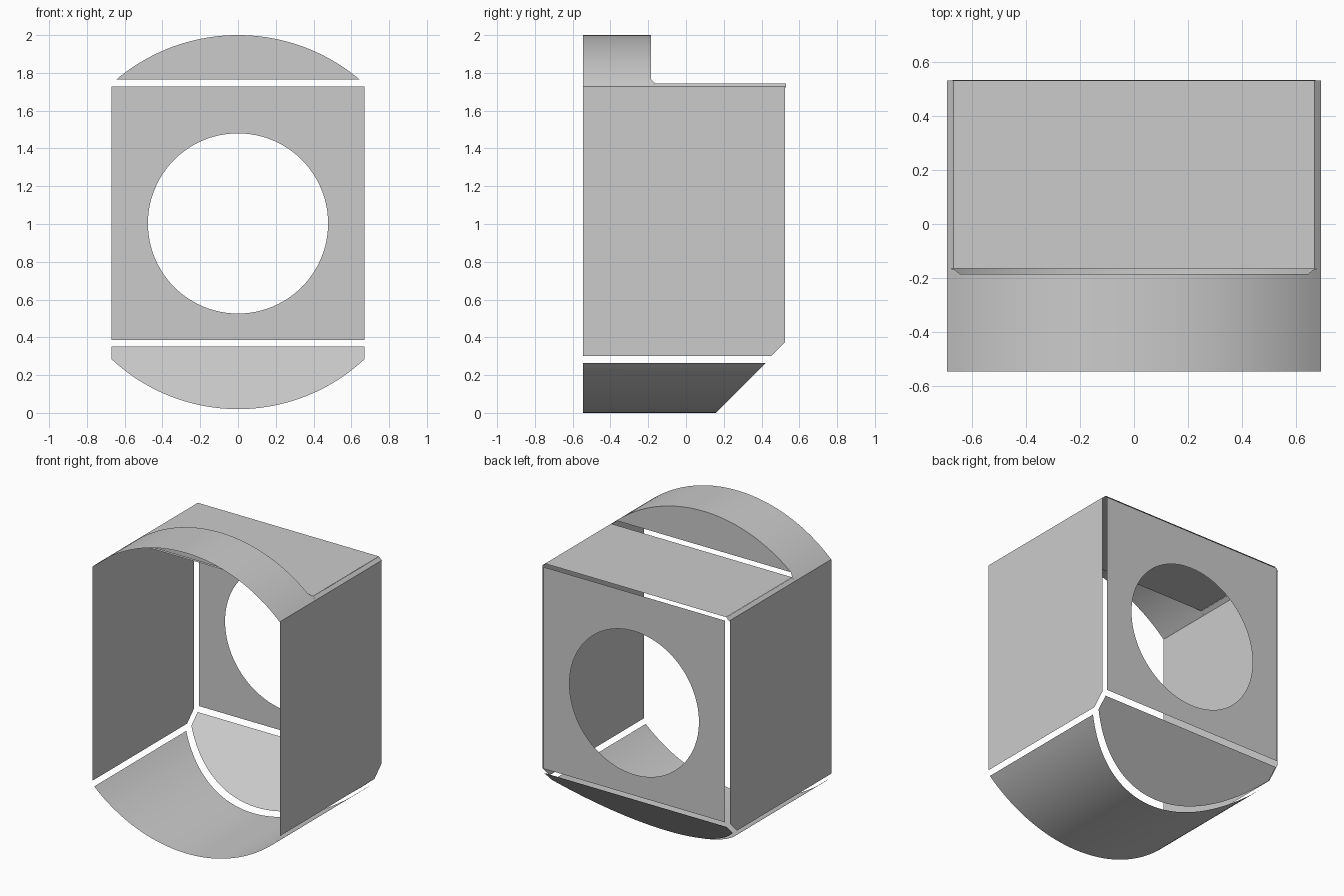
import bpy
import bmesh
from math import asin, cos, sin, sqrt, tau

cube = bpy.data.objects.get("Cube")
if cube:
    bpy.data.objects.remove(cube)

grey = bpy.data.materials.new("plain_grey")
grey.use_nodes = True
grey.diffuse_color = (0.6, 0.6, 0.6, 1)
grey.node_tree.nodes["Principled BSDF"].inputs["Base Color"].default_value = (0.6, 0.6, 0.6, 1)

FRONT, BACK = -0.545, 0.545   # depth limits
HALF = 0.69                   # side wall position
FLAT = 0.667                  # half width of the flat panels
EDGE = 0.525                  # where panels stop short of the back
ROOF = 1.746                  # top panel height
STEP = -0.185                 # rear of the raised arch


def finish(name, bm, outward, smooth=False):
    """Turn a bmesh into an object with its faces turned towards outward."""
    bm.normal_update()
    for face in bm.faces:
        if face.normal.dot(outward) < 0:
            face.normal_flip()
        face.smooth = smooth
    mesh = bpy.data.meshes.new(name)
    bm.to_mesh(mesh)
    bm.free()
    mesh.materials.append(grey)
    obj = bpy.data.objects.new(name, mesh)
    bpy.context.collection.objects.link(obj)
    return obj


def panel(name, points, outward):
    bm = bmesh.new()
    bm.faces.new([bm.verts.new(p) for p in points])
    return finish(name, bm, outward)


def ruled(name, rows, outward):
    """Curved sheet spanned between pairs of points."""
    bm = bmesh.new()
    pairs = [[bm.verts.new(p) for p in row] for row in rows]
    for (a, b), (c, d) in zip(pairs, pairs[1:]):
        bm.faces.new((a, b, d, c))
    return finish(name, bm, outward, smooth=True)


def arc(half_width, radius=1.0, steps=48):
    """Points (x, height above the centre) of an arc, left to right."""
    reach = asin(half_width / radius)
    angles = [reach * (2 * i / steps - 1) for i in range(steps + 1)]
    return [(radius * sin(a), radius * cos(a)) for a in angles]


# Side walls with the lower rear corner cut
profile = [(FRONT, 0.30), (0.45, 0.30), (EDGE, 0.375), (EDGE, 1.727), (FRONT, 1.727)]
for side, sx in (("left", 1), ("right", -1)):
    panel(side + "_wall", [(sx * HALF, y, z) for y, z in profile], (sx, 0, 0))
    # Curved strip joining the wall to the top panel
    xs = [FLAT + (HALF - FLAT) * i / 3 for i in range(4)]
    ruled(side + "_top_edge",
          [((sx * x, -0.165, 1 + sqrt(1 - x * x)), (sx * x, 0.53, 1 + sqrt(1 - x * x)))
           for x in xs], (0, 0, 1))

# Flat top panel behind the arch
panel("top_panel", [(-FLAT, -0.165, ROOF), (FLAT, -0.165, ROOF),
                    (FLAT, 0.53, ROOF), (-FLAT, 0.53, ROOF)], (0, 0, 1))


# Raised arch at the front, flaring into the edge strips
def arch_end(x):
    t = min(max((abs(x) - 0.643) / (FLAT - 0.643), 0), 1)
    return STEP + 0.02 * t * t


ruled("top_arch", [((x, FRONT, 1 + h), (x, arch_end(x), 1 + h)) for x, h in arc(HALF)],
      (0, 0, 1))

# Upright face closing the rear of the arch
panel("arch_rear_face", [(x, STEP, 1 + h) for x, h in arc(0.643)], (0, 1, 0))

# Rounded bottom shell, cut on a slope at the rear
ruled("bottom_shell", [((x, FRONT, 1 - h), (x, 1 - h + 0.158, 1 - h)) for x, h in arc(0.678)],
      (0, 0, -1))

# Sloping panel between the bottom and the back
slope = [(x, 1 - h) for x, h in arc(0.67, 0.98)] + [(0.67, 0.351), (-0.67, 0.351)]
panel("sloping_panel", [(x, z + 0.181, z) for x, z in slope], (0, 1, -1))

# Back plate with a round hole
bm = bmesh.new()
rim = [(-0.67, 0.386), (0.67, 0.386), (0.67, 1.729), (-0.67, 1.729)]
hole = [(0.477 * cos(tau * i / 96), 1.003 + 0.477 * sin(tau * i / 96)) for i in range(96)]
for loop in (rim, hole):
    verts = [bm.verts.new((x, BACK, z)) for x, z in loop]
    for a, b in zip(verts, verts[1:] + verts[:1]):
        bm.edges.new((a, b))
bmesh.ops.triangle_fill(bm, use_beauty=True, use_dissolve=False,
                        edges=bm.edges[:], normal=(0, 1, 0))
finish("back_plate", bm, (0, 1, 0))
